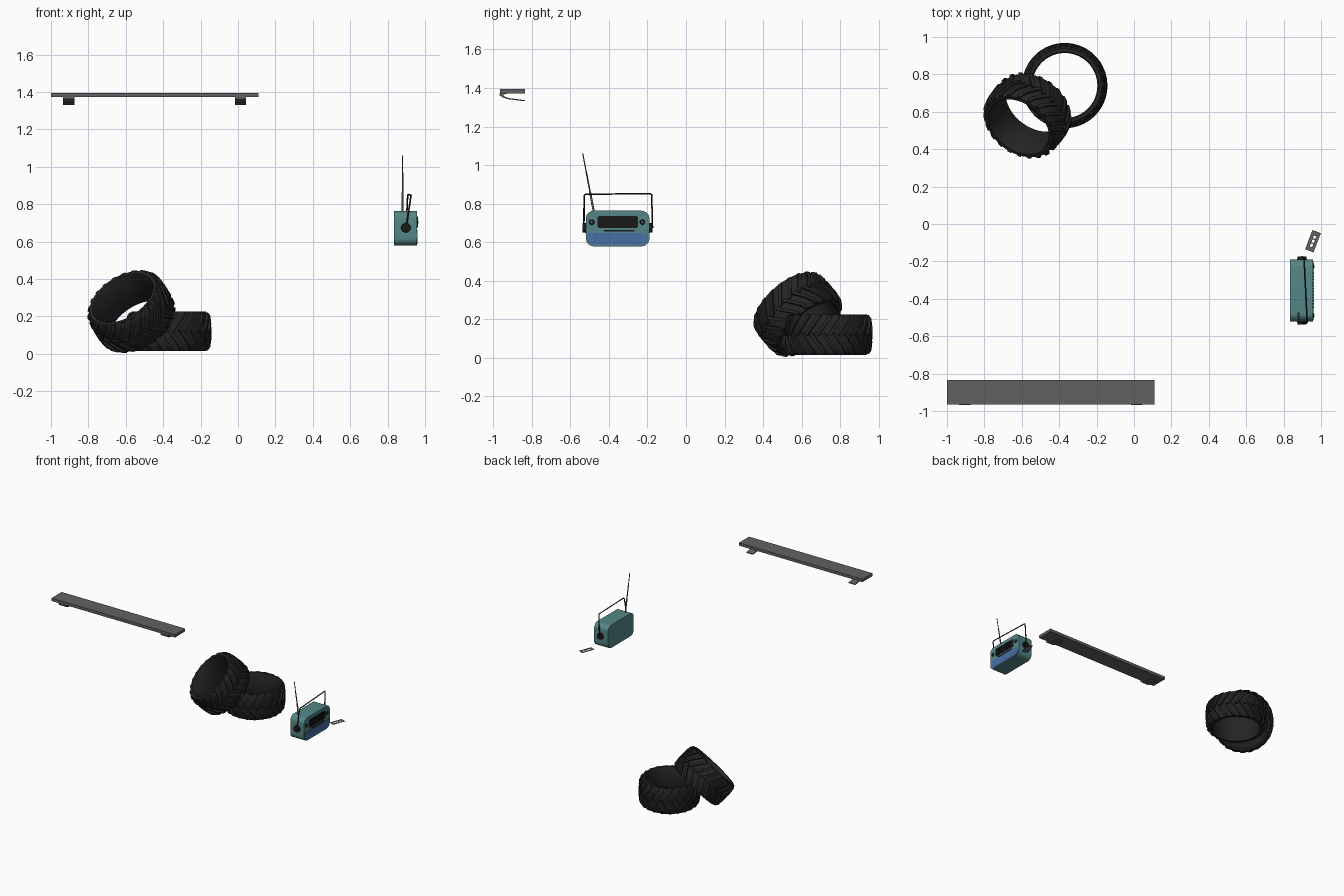
import bpy, bmesh, math
from mathutils import Vector, Matrix

if "Cube" in bpy.data.objects:
    bpy.data.objects.remove(bpy.data.objects["Cube"])


def material(name, col):
    m = bpy.data.materials.new(name)
    m.diffuse_color = (*col, 1)
    m.use_nodes = True
    m.node_tree.nodes["Principled BSDF"].inputs["Base Color"].default_value = m.diffuse_color
    return m


RUBBER = material("rubber", (0.018, 0.018, 0.018))
TEAL = material("teal", (0.09, 0.24, 0.24))
BLUE = material("blue", (0.07, 0.17, 0.40))
DARKBLUE = material("dark_blue", (0.04, 0.09, 0.22))
BLACK = material("black", (0.01, 0.01, 0.01))
GREY = material("grey", (0.12, 0.12, 0.12))


def finish(name, bm, mat, smooth=True):
    bmesh.ops.recalc_face_normals(bm, faces=bm.faces)
    me = bpy.data.meshes.new(name)
    bm.to_mesh(me)
    bm.free()
    me.materials.append(mat)
    ob = bpy.data.objects.new(name, me)
    bpy.context.collection.objects.link(ob)
    if smooth:
        bpy.ops.object.select_all(action='DESELECT')
        ob.select_set(True)
        bpy.context.view_layer.objects.active = ob
        bpy.ops.object.shade_smooth_by_angle(angle=math.radians(35))
    return ob


def box(name, x, y, z, mat):
    bm = bmesh.new()
    mid = [(a + b) / 2 for a, b in (x, y, z)]
    size = [b - a for a, b in (x, y, z)]
    bmesh.ops.create_cube(bm, size=1, matrix=Matrix.Translation(mid) @ Matrix.Diagonal((*size, 1)))
    return finish(name, bm, mat, False)


def rod(name, a, b, r1, r2, mat, sides=20):
    a, b = Vector(a), Vector(b)
    d = b - a
    bm = bmesh.new()
    rot = d.to_track_quat('Z', 'Y').to_matrix().to_4x4()
    bmesh.ops.create_cone(bm, cap_ends=True, segments=sides, radius1=r1, radius2=r2, depth=d.length,
                          matrix=Matrix.Translation((a + b) / 2) @ rot)
    return finish(name, bm, mat)


def extrude_x(name, profile, x0, x1, mat):
    # Outline in (y, z) pushed along x
    bm = bmesh.new()
    f = bm.faces.new([bm.verts.new((x0, y, z)) for y, z in profile])
    new = bmesh.ops.extrude_face_region(bm, geom=[f])["geom"]
    bmesh.ops.translate(bm, vec=(x1 - x0, 0, 0), verts=[v for v in new if isinstance(v, bmesh.types.BMVert)])
    bm.faces.ensure_lookup_table()
    return finish(name, bm, mat)


def rounded(y0, y1, z0, z1, rb, rt, n=8):
    # Rounded rectangle with bottom radius rb and top radius rt
    pts = []
    for cy, cz, r, start in ((y1 - rb, z0 + rb, rb, -90), (y1 - rt, z1 - rt, rt, 0),
                             (y0 + rt, z1 - rt, rt, 90), (y0 + rb, z0 + rb, rb, 180)):
        for i in range(n + 1):
            t = math.radians(start + 90 * i / n)
            pts.append((cy + r * math.cos(t), cz + r * math.sin(t)))
    return pts


def tyre(name, center, axis):
    place = Matrix.Translation(center) @ Vector(axis).to_track_quat('Z', 'Y').to_matrix().to_4x4()
    # Carcass: closed ring profile spun round the axis
    prof = [(0.174, -0.095), (0.180, -0.105), (0.198, -0.105), (0.207, -0.092), (0.214, -0.05),
            (0.214, 0.05), (0.207, 0.092), (0.198, 0.105), (0.180, 0.105), (0.174, 0.095)]
    n = 64
    bm = bmesh.new()
    rings = [[bm.verts.new((r * math.cos(2 * math.pi * i / n), r * math.sin(2 * math.pi * i / n), z))
              for r, z in prof] for i in range(n)]
    for i in range(n):
        a, b = rings[i], rings[(i + 1) % n]
        for j in range(len(prof)):
            k = (j + 1) % len(prof)
            bm.faces.new((a[j], b[j], b[k], a[k]))
    finish(name + "_body", bm, RUBBER).matrix_world = place
    # Chevron lugs: swept bars, the two sides staggered by half a pitch
    bm = bmesh.new()
    count = 22
    path = [(-0.008, 0.228, 0.0), (0.04, 0.228, 0.16), (0.082, 0.223, 0.30), (0.102, 0.209, 0.34)]
    for side in (1, -1):
        for i in range(count):
            base = 2 * math.pi * (i + (0.5 if side < 0 else 0)) / count
            sections = []
            for z, top, sweep in path:
                t = base + sweep
                sections.append([bm.verts.new((r * math.cos(t + w), r * math.sin(t + w), side * z))
                                 for r, w in ((0.196, -0.062), (top, -0.048), (top, 0.048), (0.196, 0.062))])
            for a, b in zip(sections, sections[1:]):
                for j in range(4):
                    k = (j + 1) % 4
                    bm.faces.new((a[j], a[k], b[k], b[j]))
            bm.faces.new(sections[0])
            bm.faces.new(sections[-1][::-1])
    finish(name + "_lugs", bm, RUBBER, False).matrix_world = place


# Two tyres, one flat and one leaning on it
tyre("flat_tyre", (-0.37, 0.74, 0.12), (0, 0, 1))
tyre("leaning_tyre", (-0.57, 0.58, 0.226), (-0.44, -0.58, 0.69))

# Shelf board and its bent brackets
box("shelf_board", (-1.0, 0.11), (-0.965, -0.835), (1.372, 1.395), GREY)
bracket = [(-0.968, 1.372), (-0.968, 1.362), (-0.950, 1.350), (-0.925, 1.342), (-0.835, 1.331),
           (-0.835, 1.337), (-0.922, 1.348), (-0.942, 1.356), (-0.950, 1.366), (-0.925, 1.372)]
for i, x in enumerate((-0.905, 0.013)):
    extrude_x(f"shelf_bracket_{i}", bracket, x - 0.03, x + 0.03, GREY)

# Radio case, facing +x
FX = 0.958
extrude_x("radio_case", rounded(-0.52, -0.19, 0.578, 0.763, 0.042, 0.042), 0.834, FX, TEAL)
extrude_x("speaker_panel", rounded(-0.512, -0.198, 0.586, 0.648, 0.036, 0.004), FX - 0.002, FX + 0.003, BLUE)

# Speaker perforations as small flat dots
bm = bmesh.new()
for row in range(5):
    for col in range(29):
        y = -0.48 + col * 0.0088 + (row % 2) * 0.0044
        bmesh.ops.create_circle(bm, cap_ends=True, segments=6, radius=0.0022,
                                matrix=Matrix.Translation((FX + 0.0035, y, 0.597 + row * 0.0105))
                                @ Matrix.Rotation(math.pi / 2, 4, 'Y'))
finish("speaker_dots", bm, DARKBLUE, False)

# Dial panel with raised bars and a slot below
extrude_x("dial_panel", rounded(-0.459, -0.249, 0.672, 0.736, 0.012, 0.012, 4), FX - 0.002, FX + 0.002, BLACK)
for i in range(12):
    y = -0.444 + i * 0.0164
    for j, z in enumerate((0.677, 0.711)):
        box(f"dial_bar_{i}_{j}", (FX, FX + 0.005), (y - 0.004, y + 0.004), (z, z + 0.021), BLACK)
box("dial_slot", (FX - 0.002, FX + 0.003), (-0.425, -0.268), (0.654, 0.662), BLACK)

# Front knobs
for i, y in enumerate((-0.490, -0.226)):
    rod(f"front_knob_{i}", (FX - 0.002, y, 0.704), (FX + 0.005, y, 0.704), 0.015, 0.013, BLACK)
    rod(f"front_knob_cap_{i}", (FX, y, 0.704), (FX + 0.007, y, 0.704), 0.007, 0.006, GREY, 12)

# Side pivots
for i, (y0, y1) in enumerate(((-0.518, -0.537), (-0.192, -0.173))):
    rod(f"side_pivot_{i}", (0.898, y0, 0.674), (0.898, y1, 0.674), 0.026, 0.024, BLACK, 28)

# Carrying handle, slightly twisted
path = [(0.899, -0.53, 0.674), (0.924, -0.529, 0.84), (0.926, -0.522, 0.848),
        (0.909, -0.186, 0.852), (0.907, -0.178, 0.846), (0.899, -0.174, 0.674)]
cu = bpy.data.curves.new("handle", 'CURVE')
cu.dimensions = '3D'
cu.bevel_depth = 0.0042
cu.bevel_resolution = 2
cu.use_fill_caps = True
sp = cu.splines.new('POLY')
sp.points.add(len(path) - 1)
for p, co in zip(sp.points, path):
    p.co = (*co, 1)
cu.materials.append(BLACK)
handle = bpy.data.objects.new("handle", cu)
bpy.context.collection.objects.link(handle)
bpy.ops.object.select_all(action='DESELECT')
handle.select_set(True)
bpy.context.view_layer.objects.active = handle
bpy.ops.object.convert(target='MESH')

# Telescopic aerial in three stages
a, b = Vector((0.88, -0.478, 0.755)), Vector((0.88, -0.536, 1.06))
for i, (s, e, r) in enumerate(((0, 0.35, 0.0055), (0.35, 0.7, 0.004), (0.7, 1, 0.003))):
    rod(f"aerial_{i}", a.lerp(b, s), a.lerp(b, e), r, r, GREY, 12)

# Thin tag lying beside the radio, with three cut-outs
us = (-0.024, -0.006, 0.007, 0.024)
vs = (-0.055, -0.032, -0.014, -0.008, 0.009, 0.015, 0.031, 0.055)
bm = bmesh.new()
grid = [[bm.verts.new((u, v, 0)) for v in vs] for u in us]
for i in range(3):
    for j in range(7):
        if not (i == 1 and j in (1, 3, 5)):
            bm.faces.new((grid[i][j], grid[i + 1][j], grid[i + 1][j + 1], grid[i][j + 1]))
tag = finish("flat_tag", bm, GREY, False)
tag.matrix_world = Matrix.Translation((0.957, -0.092, 0.58)) @ Matrix.Rotation(math.radians(-21), 4, 'Z')
